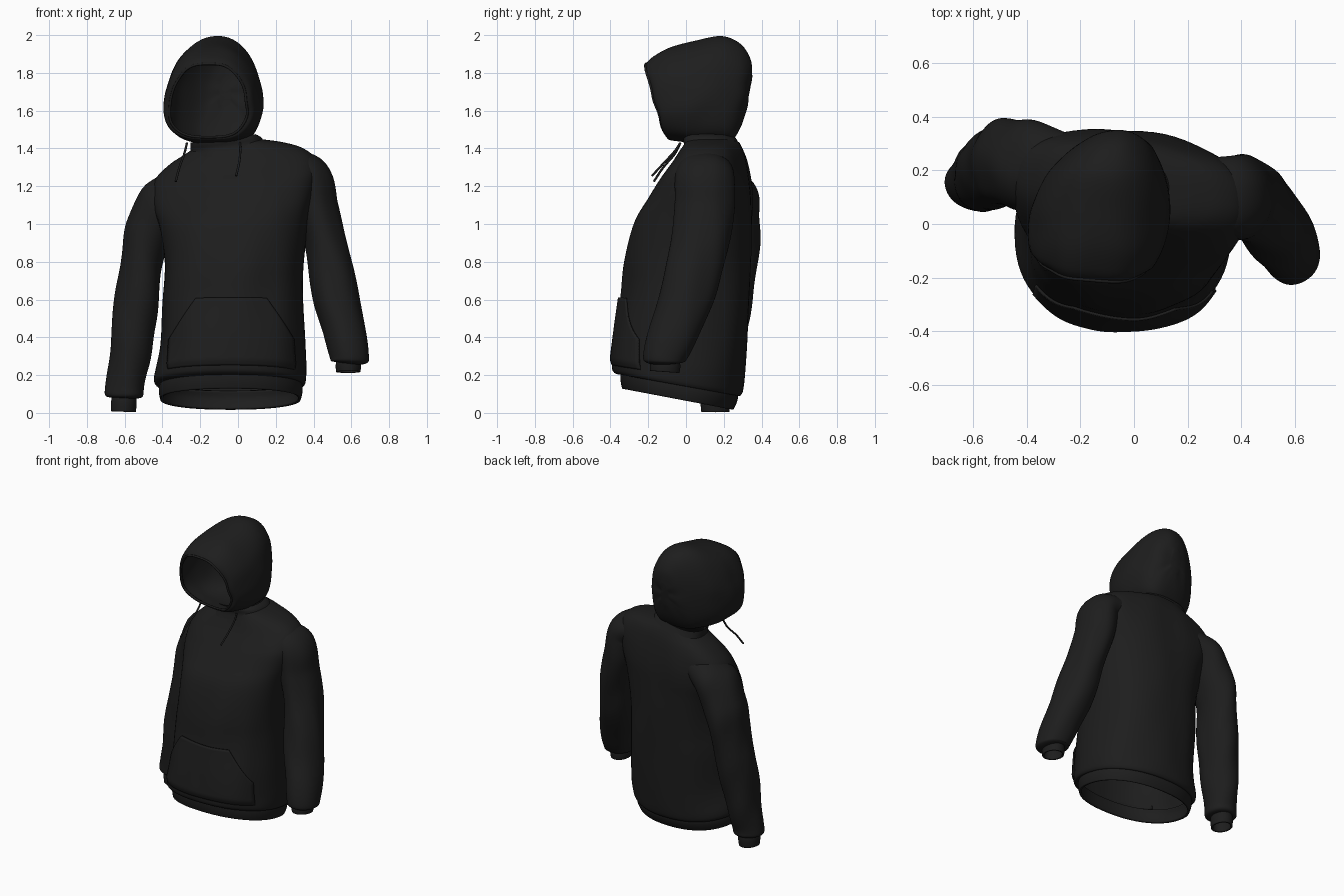
import bpy, bmesh, math
from mathutils import Vector, noise

if "Cube" in bpy.data.objects:
    bpy.data.objects.remove(bpy.data.objects["Cube"])

black = bpy.data.materials.new("black_cotton")
black.diffuse_color = (0.0125, 0.0125, 0.0125, 1)
black.use_nodes = True
black.node_tree.nodes["Principled BSDF"].inputs["Base Color"].default_value = black.diffuse_color


def clamp(v):
    return max(0.0, min(1.0, v))


def sample(table, t):
    """Smooth (Catmull-Rom) reading of a table of sections at index t."""
    n = len(table)
    i = min(int(t), n - 2)
    f = t - i
    p = [table[max(0, min(n - 1, i + k))] for k in (-1, 0, 1, 2)]
    return [0.5 * (2 * b + (c - a) * f + (2 * a - 5 * b + 4 * c - d) * f * f
                   + (3 * b - a - 3 * c + d) * f ** 3) for a, b, c, d in zip(*p)]


def steps(table, per):
    n = (len(table) - 1) * per
    return [i / per for i in range(n + 1)]


def power(v, e):
    return math.copysign(abs(v) ** e, v)


def loft(name, rows, closed=True, cap_end=False, thickness=0, offset=-1, angle=50):
    bm = bmesh.new()
    vs = [[bm.verts.new(p) for p in row] for row in rows]
    m = len(rows[0])
    for a, b in zip(vs, vs[1:]):
        for j in range(m if closed else m - 1):
            k = (j + 1) % m
            bm.faces.new((a[j], a[k], b[k], b[j]))
    if cap_end:
        bm.faces.new(vs[-1])
    bmesh.ops.recalc_face_normals(bm, faces=bm.faces)
    me = bpy.data.meshes.new(name)
    bm.to_mesh(me)
    bm.free()
    ob = bpy.data.objects.new(name, me)
    bpy.context.collection.objects.link(ob)
    me.materials.append(black)
    if thickness:
        mod = ob.modifiers.new("cloth", "SOLIDIFY")
        mod.thickness, mod.offset = thickness, offset
    bpy.ops.object.select_all(action='DESELECT')
    ob.select_set(True)
    bpy.context.view_layer.objects.active = ob
    bpy.ops.object.shade_smooth_by_angle(angle=math.radians(angle))
    return ob


def tube(name, paths, radius):
    cu = bpy.data.curves.new(name, 'CURVE')
    cu.dimensions, cu.bevel_depth, cu.bevel_resolution, cu.use_fill_caps = '3D', radius, 3, True
    for pts, cyclic in paths:
        sp = cu.splines.new('POLY')
        sp.points.add(len(pts) - 1)
        for q, p in zip(sp.points, pts):
            q.co = (*p, 1)
        sp.use_cyclic_u = cyclic
        sp.use_smooth = True
    cu.materials.append(black)
    ob = bpy.data.objects.new(name, cu)
    bpy.context.collection.objects.link(ob)


SEG = 72
ANG = [2 * math.pi * j / SEG for j in range(SEG)]

# Torso: height, left x, right x, front y, back y
TORSO = [(.14, -.41, .335, -.345, .27), (.145, -.435, .352, -.38, .29),
         (.19, -.445, .36, -.392, .305), (.36, -.41, .355, -.377, .32),
         (.59, -.40, .35, -.345, .335), (.80, -.39, .35, -.325, .345),
         (1.0, -.41, .37, -.27, .35), (1.12, -.44, .40, -.195, .35),
         (1.22, -.45, .42, -.125, .34), (1.30, -.43, .40, -.065, .325),
         (1.36, -.36, .33, -.03, .31), (1.40, -.28, .23, -.01, .295),
         (1.43, -.22, .12, 0, .28)]
N = 2.25


def torso_point(sec, a, grow=0):
    """Point on a torso section; shoulders tilt and turn, the hem dips at the back."""
    s, xl, xr, yf, yb = sec
    top = clamp((s - .7) / .5)
    n = N + .2 * top
    x = (xl + xr) / 2 + ((xr - xl) / 2 + grow) * power(math.cos(a), 2 / n)
    y = (yf + yb) / 2 + ((yb - yf) / 2 + grow) * power(math.sin(a), 2 / n)
    z = s + .13 * top * (x + .03) - .19 * clamp(1 - (s - .1) / .7) * y
    fold = .012 * noise.noise(Vector((x * 6, y * 6, z * 2.2))) * clamp((s - .14) * 10)
    d = Vector((math.cos(a), math.sin(a), 0))
    return Vector((x, y - .11 * top * x, z)) + d * fold


loft("torso", [[torso_point(sample(TORSO, t), a) for a in ANG] for t in steps(TORSO, 6)])

# Hem band
BAND = [(.165, -.41, .335, -.345, .27), (.13, -.418, .342, -.347, .275),
        (.095, -.418, .34, -.345, .265), (.064, -.412, .332, -.338, .25)]
loft("hem_band", [[torso_point(sample(BAND, t), a) for a in ANG] for t in steps(BAND, 3)],
     thickness=.015)

# Front pocket, laid over the torso between sections 2 and 4, fading in at the bottom
EDGE = [(-.375, .305), (-.36, .29), (-.22, .15)]
rows = []
for i in range(25):
    t = i / 12
    k = min(int(t), 1)
    lo, hi = (EDGE[k][c] + (EDGE[k + 1][c] - EDGE[k][c]) * (t - k) for c in (0, 1))
    sec = sample(TORSO, 2 + t)
    cx, rx = (sec[1] + sec[2]) / 2, (sec[2] - sec[1]) / 2
    row = []
    for j in range(41):
        u = (lo + (hi - lo) * j / 40 - cx) / rx
        grow = -.004 + .011 * clamp(t * 4)
        row.append(torso_point(sec, -math.acos(power(max(-1, min(1, u)), N / 2)), grow))
    rows.append(row)
loft("front_pocket", rows, closed=False, thickness=.01, offset=0)


# Sleeves and cuffs: centre x, y, z, half width, half depth
def limb(table, per, folds, level=0):
    rows = []
    for t in steps(table, per):
        x, y, z, a, b = sample(table, t)
        p, q = (Vector(sample(table, max(0, min(len(table) - 1, t + e)))[:3]) for e in (-.3, .3))
        w = level * clamp(2.4 * t / len(table) - 1)     # ends hang level
        tan = (q - p).normalized().lerp(Vector((0, 0, -1)), w).normalized()
        side = Vector((0, 1, 0)).cross(tan).normalized()
        fwd = tan.cross(side)
        row = []
        for g in ANG:
            d = side * math.cos(g) * a + fwd * math.sin(g) * b
            v = Vector((x, y, z)) + d
            f = noise.noise(Vector((v.x * 7, v.y * 7, v.z * 4 + v.x * 4)))
            row.append(v + d.normalized() * folds * f)
        rows.append(row)
    return rows


LEFT = [(-.27, .20, 1.21, .10, .14), (-.39, .22, 1.125, .125, .165), (-.465, .23, .98, .125, .165),
        (-.503, .225, .83, .112, .157), (-.535, .20, .6, .116, .148), (-.565, .175, .35, .114, .132),
        (-.595, .157, .15, .103, .108), (-.60, .155, .09, .096, .102), (-.602, .155, .078, .06, .065)]
RIGHT = [(.25, .12, 1.30, .09, .14), (.375, .10, 1.245, .12, .155), (.42, .095, 1.08, .112, .16),
         (.475, .065, .85, .112, .155), (.518, -.005, .6, .12, .146), (.56, -.065, .42, .114, .13),
         (.59, -.105, .30, .103, .112), (.592, -.112, .27, .098, .10), (.588, -.112, .262, .06, .065)]
L_CUFF = [(-.602, .155, .10, .062, .072), (-.604, .155, .055, .068, .078), (-.606, .155, .006, .065, .074)]
R_CUFF = [(.585, -.11, .30, .06, .075), (.584, -.11, .25, .067, .08), (.584, -.112, .217, .064, .078)]
for side, arm, cuff in (("left", LEFT, L_CUFF), ("right", RIGHT, R_CUFF)):
    loft(side + "_sleeve", limb(arm, 8, .013, .85), angle=60)
    loft(side + "_cuff", limb(cuff, 4, 0), thickness=.012)

# Hood: top y, top z, bottom y, bottom z, centre x, half width, turn
HOOD = [(-.21, 1.848, -.085, 1.46, -.155, .20, -.10), (-.175, 1.885, -.08, 1.445, -.15, .23, -.10),
        (-.085, 1.935, -.015, 1.435, -.137, .25, -.08), (.05, 1.97, .06, 1.425, -.125, .252, -.05),
        (.19, 1.995, .15, 1.425, -.105, .225, -.03), (.29, 1.955, .23, 1.435, -.085, .17, 0),
        (.342, 1.87, .285, 1.51, -.07, .105, 0), (.35, 1.78, .325, 1.62, -.065, .03, 0)]


def hood_row(sec):
    ty, tz, by, bz, cx, w, turn = sec
    row = []
    for g in ANG:
        c = math.cos(g)                         # 1 = crown, -1 = chin
        f = (1 + power(c, .85 if c < 0 else 1)) / 2
        e = .65 if c < 0 else .65 + .2 * clamp((ty + .2) / .2)
        x = cx + w * power(math.sin(g), e) * (1 - .14 * c)
        y = by + (ty - by) * f + turn * (x - cx)
        fold = .010 * noise.noise(Vector((x * 6, y * 6, f * 4)))
        row.append(Vector((x + fold, y + fold, bz + (tz - bz) * f)))
    return row


hood_rows = [hood_row(sample(HOOD, t)) for t in steps(HOOD, 6)]
loft("hood", hood_rows, cap_end=True, thickness=.012, angle=60)
tube("hood_rim", [(hood_rows[0], True)], .007)

# Collar joining hood and torso
COLLAR = [(1.37, -.27, .16, -.03, .30), (1.41, -.25, .14, -.015, .285),
          (1.44, -.25, .12, -.02, .27), (1.46, -.25, .09, -.02, .26)]
loft("collar", [[torso_point(sample(COLLAR, t), a) for a in ANG] for t in steps(COLLAR, 4)])

# Drawstrings
STRINGS = [[(-.27, -.03, 1.43), (-.285, -.06, 1.37), (-.31, -.12, 1.30), (-.33, -.17, 1.225)],
           [(.01, -.03, 1.43), (.012, -.06, 1.385), (.005, -.12, 1.32), (-.01, -.18, 1.255)]]
tube("drawstrings", [([sample(s, t) for t in steps(s, 5)], False) for s in STRINGS], .006)
